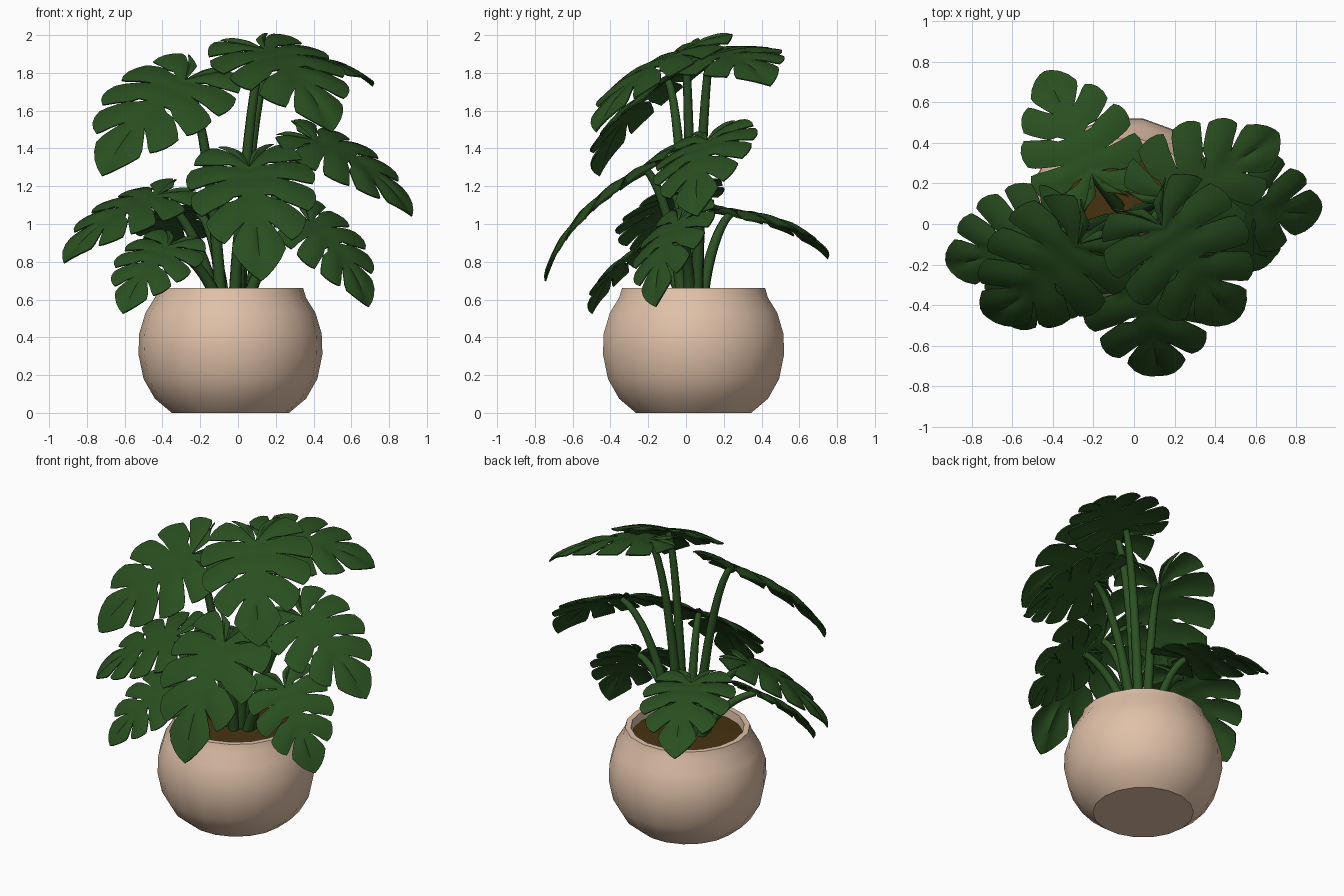
import bpy, bmesh, math
from mathutils import Vector

if "Cube" in bpy.data.objects:
    bpy.data.objects.remove(bpy.data.objects["Cube"])


def material(name, rgb):
    m = bpy.data.materials.new(name)
    m.diffuse_color = (*rgb, 1)
    m.use_nodes = True
    m.node_tree.nodes["Principled BSDF"].inputs["Base Color"].default_value = m.diffuse_color
    return m


LEAF = material("leaf green", (0.022, 0.078, 0.014))
STEM = material("stem green", (0.024, 0.082, 0.016))
CLAY = material("beige clay", (0.74, 0.53, 0.39))
SOIL = material("brown soil", (0.062, 0.032, 0.005))
CENTRE = Vector((-0.04, 0.04, 0))


def finish(bm, name, mat, angle=40, thickness=0):
    bmesh.ops.recalc_face_normals(bm, faces=bm.faces)
    me = bpy.data.meshes.new(name)
    bm.to_mesh(me)
    bm.free()
    ob = bpy.data.objects.new(name, me)
    bpy.context.collection.objects.link(ob)
    me.materials.append(mat)
    bpy.ops.object.select_all(action='DESELECT')
    ob.select_set(True)
    bpy.context.view_layer.objects.active = ob
    if thickness:
        mod = ob.modifiers.new("thickness", 'SOLIDIFY')
        mod.thickness = thickness
        mod.offset = 0
        bpy.ops.object.modifier_apply(modifier=mod.name)
    bpy.ops.object.shade_smooth_by_angle(angle=math.radians(angle))
    return ob


def skin(bm, rings, cap=True):
    """Join equal rings of points into a tube."""
    vs = [[bm.verts.new(p) for p in r] for r in rings]
    n = len(vs[0])
    for a, b in zip(vs, vs[1:]):
        for i in range(n):
            bm.faces.new((a[i], a[(i + 1) % n], b[(i + 1) % n], b[i]))
    if cap:
        bm.faces.new(vs[0])
        bm.faces.new(vs[-1])


def lathe(name, profile, mat, sides=18):
    bm = bmesh.new()
    rings = [[CENTRE + Vector((r * math.cos(2 * math.pi * i / sides),
                               r * math.sin(2 * math.pi * i / sides), z))
              for i in range(sides)] for r, z in profile]
    skin(bm, rings)
    return finish(bm, name, mat)


# Pot and soil
lathe("pot", [(0.31, 0), (0.40, 0.075), (0.46, 0.18), (0.487, 0.31), (0.483, 0.42),
              (0.45, 0.53), (0.40, 0.61), (0.385, 0.66), (0.35, 0.66),
              (0.34, 0.56)], CLAY)
lathe("soil", [(0.345, 0.57), (0.343, 0.605), (0.2, 0.615)], SOIL)

# Half-leaf outline: where each dividing line leaves the midrib and meets the rim
INNER = [0, 0, 0.03, 0.14, 0.32, 0.52, 0.7]
OUTER = [(-0.19, 0.05), (-0.31, 0.25), (-0.08, 0.46), (0.24, 0.50),
         (0.54, 0.42), (0.81, 0.25), (1.07, 0)]
ROWS = [0, 0.2, 0.36, 0.52, 0.68, 0.85, 1]
SLIT = [0, 0, 0, 0.03, 0.06, 0.08, 0.13]
HOLE = [0, 0, 0.09, 0, 0.04, 0.08, 0.12]
COLS = 4


def gap(j, r):
    if j in (0, len(INNER) - 1):
        return 0
    return (HOLE if j % 2 == 0 else SLIT)[r]


def divider(j, s):
    (ou, ov), iu = OUTER[j], INNER[j]
    return Vector((iu + (ou - iu) * s - 0.12 * s * (1 - s), ov * s))


def leaf_point(j, c, r):
    """Flat leaf coordinates plus a puff height for one finger."""
    gl, gr = gap(j, r), gap(j + 1, r)
    t = gl + c * (1 - gl - gr)
    s = ROWS[r]
    if r == len(ROWS) - 1:
        s *= 1.05 - 0.08 * (2 * c - 1) ** 2
    p = divider(j, s).lerp(divider(j + 1, s), t)
    return p.x, p.y, 0.025 * math.sin(math.pi * t) * min(1, s * 2)


def frame(base, tip, up):
    f = tip - base
    length = f.length
    f.normalize()
    n = (up - f * up.dot(f)).normalized()
    return length, f, f.cross(n), n


def leaf(name, base, tip, up, arch=0.085, width=0.95):
    base, tip, up = Vector(base), Vector(tip), Vector(up)
    length, f, side, n = frame(base, tip, up)
    bm = bmesh.new()
    for sign in (1, -1):
        for j in range(len(INNER) - 1):
            grid = []
            for r in range(len(ROWS)):
                row = []
                for k in range(COLS + 1):
                    u, v, h = leaf_point(j, k / COLS, r)
                    v *= sign * width
                    h += 4 * arch * u * (1 - u) * (1 if u > 0 else 0.6) - 0.35 * v * v
                    row.append(bm.verts.new(base + length * (f * u + side * v + n * h)))
                grid.append(row)
            for a, b in zip(grid, grid[1:]):
                for k in range(COLS):
                    bm.faces.new((a[k], a[k + 1], b[k + 1], b[k]))
    bmesh.ops.remove_doubles(bm, verts=bm.verts, dist=0.0008)
    finish(bm, name + "_leaf", LEAF, 45, 0.008)
    stem(name + "_stem", base - n * 0.012)


def stem(name, end):
    """Arching leaf stalk from the soil, thinning towards the leaf."""
    root = CENTRE + Vector(((end.x - CENTRE.x) * 0.22, (end.y - CENTRE.y) * 0.22, 0.59))
    d = end - root
    p1 = root + Vector((d.x * 0.15, d.y * 0.15, d.z * 0.45))
    p2 = root + Vector((d.x * 0.58, d.y * 0.58, d.z * 0.93))
    steps, sides, rings = 10, 7, []
    for i in range(steps + 1):
        t = i / steps
        q = 1 - t
        p = root * q**3 + p1 * 3 * q * q * t + p2 * 3 * q * t * t + end * t**3
        tangent = ((p1 - root) * q * q + (p2 - p1) * 2 * q * t + (end - p2) * t * t).normalized()
        a = tangent.cross(Vector((0.3, 1, 0.1))).normalized()
        b = tangent.cross(a)
        rad = 0.034 - 0.014 * t
        rings.append([p + (a * math.cos(w) + b * math.sin(w)) * rad
                      for w in (2 * math.pi * k / sides for k in range(sides))])
    bm = bmesh.new()
    skin(bm, rings)
    finish(bm, name, STEM, 60)


# Leaves: stalk joint, tip, facing direction
leaf("upper_left", (-0.28, -0.1, 1.76), (-0.7, -0.45, 1.29), (-0.3, -0.75, 0.65))
leaf("top_front", (0.14, -0.01, 1.92), (0.48, -0.46, 1.52), (0.2, -0.5, 0.8), 0.085, 1)
leaf("top_back", (0.18, 0.13, 1.9), (0.69, 0.43, 1.75), (0.2, -0.15, 1), 0.085, 1)
leaf("middle_left", (-0.43, -0.06, 1.15), (-0.9, -0.2, 0.82), (-0.3, -0.35, 0.8), 0.085, 1)
leaf("middle_front", (0.06, -0.23, 1.3), (0.12, -0.73, 0.74), (0.0, -0.6, 0.7), 0.1, 0.9)
leaf("middle_right", (0.41, 0.11, 1.44), (0.9, 0.06, 1.07), (0.4, -0.4, 0.8))
leaf("low_left", (-0.37, -0.23, 0.88), (-0.6, -0.49, 0.55), (-0.2, -0.6, 0.6))
leaf("low_right", (0.38, -0.04, 1.01), (0.68, -0.16, 0.59), (0.5, -0.6, 0.5))
leaf("low_back", (-0.21, 0.25, 1.07), (-0.43, 0.73, 0.84), (0, 0.2, 1), 0.1, 1)
